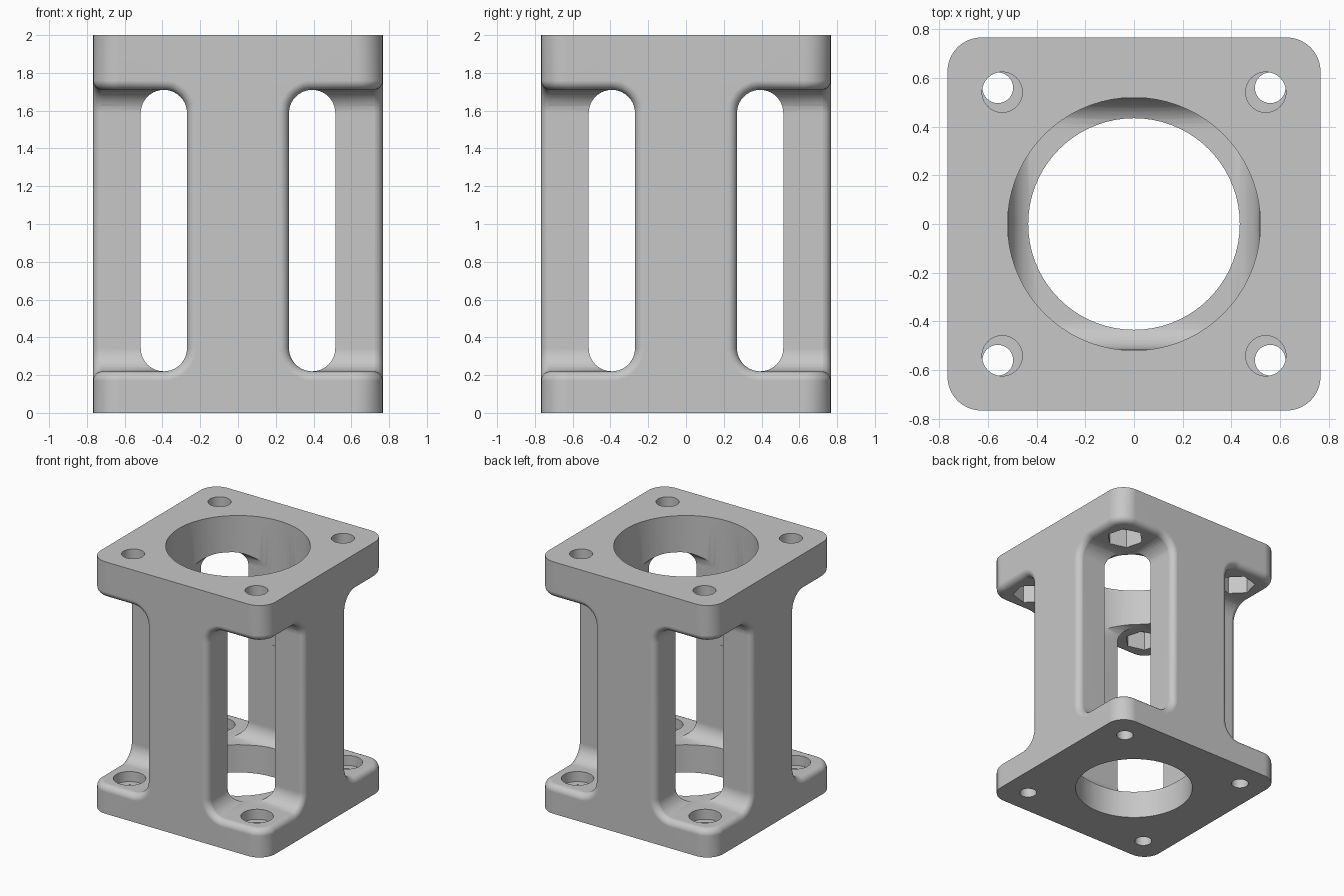
import bpy
import bmesh
from math import sin, cos, pi, radians

if "Cube" in bpy.data.objects:
    bpy.data.objects.remove(bpy.data.objects["Cube"])

HALF, CORNER, HEIGHT = 0.767, 0.14, 2.0      # outer block
WALL, INNER = 0.27, 0.515                    # pillar half width, pillar inner face
Z_LOW, Z_TOP = 0.22, 1.71                    # flange faces
Z_MID = (Z_LOW + Z_TOP) / 2
FILLET = (INNER - WALL) / 2                  # fillet inside the pockets
EDGE = 0.05                                  # rounding of the outer pocket edges
STEPS = 10

grey = bpy.data.materials.new("cast grey")
grey.use_nodes = True
colour = (0.57, 0.57, 0.57, 1)
grey.diffuse_color = colour
grey.node_tree.nodes["Principled BSDF"].inputs["Base Color"].default_value = colour


def loft(name, loops, cap=True):
    """Skin a list of equal closed loops."""
    bm = bmesh.new()
    rings = [[bm.verts.new(p) for p in loop] for loop in loops]
    n = len(rings[0])
    for a, b in zip(rings, rings[1:]):
        for i in range(n):
            j = (i + 1) % n
            bm.faces.new((a[i], a[j], b[j], b[i]))
    for ring in (rings[0], rings[-1]):
        if cap:
            bm.faces.new(ring)
        else:
            # strips between the upper and lower halves of the loop
            for i in range(n // 2 - 1):
                bm.faces.new((ring[i], ring[i + 1], ring[n - 2 - i], ring[n - 1 - i]))
    bmesh.ops.recalc_face_normals(bm, faces=bm.faces)
    mesh = bpy.data.meshes.new(name)
    bm.to_mesh(mesh)
    bm.free()
    obj = bpy.data.objects.new(name, mesh)
    bpy.context.collection.objects.link(obj)
    return obj


def prism(name, radius, z0, z1, offset=0, sides=32, turn=0.0):
    ring = [(offset + radius * cos(turn + 2 * pi * i / sides),
             offset + radius * sin(turn + 2 * pi * i / sides)) for i in range(sides)]
    return loft(name, [[(x, y, z) for x, y in ring] for z in (z0, z1)])


def square_stack(name, bounds):
    """Stack of squares whose rounded ends follow the pocket fillet."""
    loops = []
    for side in (-1, 1):
        angles = [pi / 2 * i / STEPS for i in range(STEPS + 1)]
        for t in (reversed(angles) if side < 0 else angles):
            z = Z_MID + side * (Z_TOP - Z_MID - FILLET + FILLET * sin(t))
            lo, hi = bounds(FILLET * (1 - cos(t)))
            loops.append([(lo, lo, z), (hi, lo, z), (hi, hi, z), (lo, hi, z)])
    return loft(name, loops)


def edge_flare():
    """Flared pocket mouth that wraps round the outer corner."""
    layers = [(-0.03, EDGE)]
    for i in range(STEPS - 2):
        t = pi / 2 * i / (STEPS - 2)
        layers.append((EDGE * (1 - cos(t)), EDGE * (1 - sin(t))))
    layers.append((EDGE + 0.005, -0.003))
    loops = []
    for depth, grow in layers:
        r = FILLET + grow
        side = []
        for i in range(STEPS + 1):
            t = pi / 2 * (1 - i / STEPS)
            side.append((WALL + FILLET - r * sin(t), HALF - depth,
                         Z_TOP - FILLET + r * cos(t)))
        mid, arc = HALF - CORNER, CORNER - depth
        bend = [(mid + arc * sin(pi / 2 * i / STEPS), mid + arc * cos(pi / 2 * i / STEPS),
                 Z_TOP + grow) for i in range(STEPS + 1)]
        upper = side + bend + [(y, x, z) for x, y, z in reversed(side)]
        lower = [(x, y, 2 * Z_MID - z) for x, y, z in reversed(upper)]
        loops.append(upper + lower)
    return loft("pocket_edge_cutter", loops, cap=False)


# Block with rounded upright corners
outline = []
for sx, sy, start in ((1, 1, 0), (-1, 1, 1), (-1, -1, 2), (1, -1, 3)):
    for i in range(STEPS + 1):
        a = pi / 2 * (start + i / STEPS)
        outline.append((sx * (HALF - CORNER) + CORNER * cos(a),
                        sy * (HALF - CORNER) + CORNER * sin(a)))
body = loft("flanged_spacer", [[(x, y, z) for x, y in outline] for z in (0, HEIGHT)])
bpy.context.view_layer.objects.active = body

# Stepped bore, inner cavity, then one corner's pocket, bolt holes and nut recess
cutters = [
    prism("lower_bore", 0.435, -0.1, 1.1, sides=72),
    prism("upper_bore", 0.52, 1.0, 2.1, sides=72),
    square_stack("cavity", lambda f: (f - INNER, INNER - f)),
    square_stack("pocket", lambda f: (WALL + f, 1.0)),
    edge_flare(),
    prism("lower_hole", 0.063, -0.1, 0.5, 0.56),
    prism("counterbore", 0.117, 0.14, 0.5, 0.56),
    prism("upper_hole", 0.083, 1.5, 2.1, 0.542),
    prism("nut_recess", 0.138, 1.5, 1.86, 0.542, sides=6, turn=pi / 4),
]
for cutter in cutters:
    cutter.hide_render = True
    mod = body.modifiers.new("cut", 'BOOLEAN')
    mod.operation = 'DIFFERENCE'
    mod.solver = 'EXACT'
    mod.object = cutter
    bpy.ops.object.modifier_apply(modifier=mod.name)
    bpy.data.objects.remove(cutter)

# Keep the finished quarter and mirror it to all four corners
bm = bmesh.new()
bm.from_mesh(body.data)
bmesh.ops.triangulate(bm, faces=bm.faces)
for normal in ((1, 0, 0), (0, 1, 0)):
    bmesh.ops.bisect_plane(bm, geom=bm.verts[:] + bm.edges[:] + bm.faces[:], dist=1e-5,
                           plane_co=(0, 0, 0), plane_no=normal, clear_inner=True)
bm.to_mesh(body.data)
bm.free()
mirror = body.modifiers.new("four_corners", 'MIRROR')
mirror.use_axis = (True, True, False)
mirror.merge_threshold = 0.0005
bpy.ops.object.modifier_apply(modifier=mirror.name)

# Finish
body.data.materials.clear()
body.data.materials.append(grey)
for poly in body.data.polygons:
    poly.material_index = 0
bpy.ops.object.select_all(action='DESELECT')
body.select_set(True)
bpy.ops.object.shade_smooth_by_angle(angle=radians(30))
normals = body.modifiers.new("even_normals", 'WEIGHTED_NORMAL')
normals.keep_sharp = True
